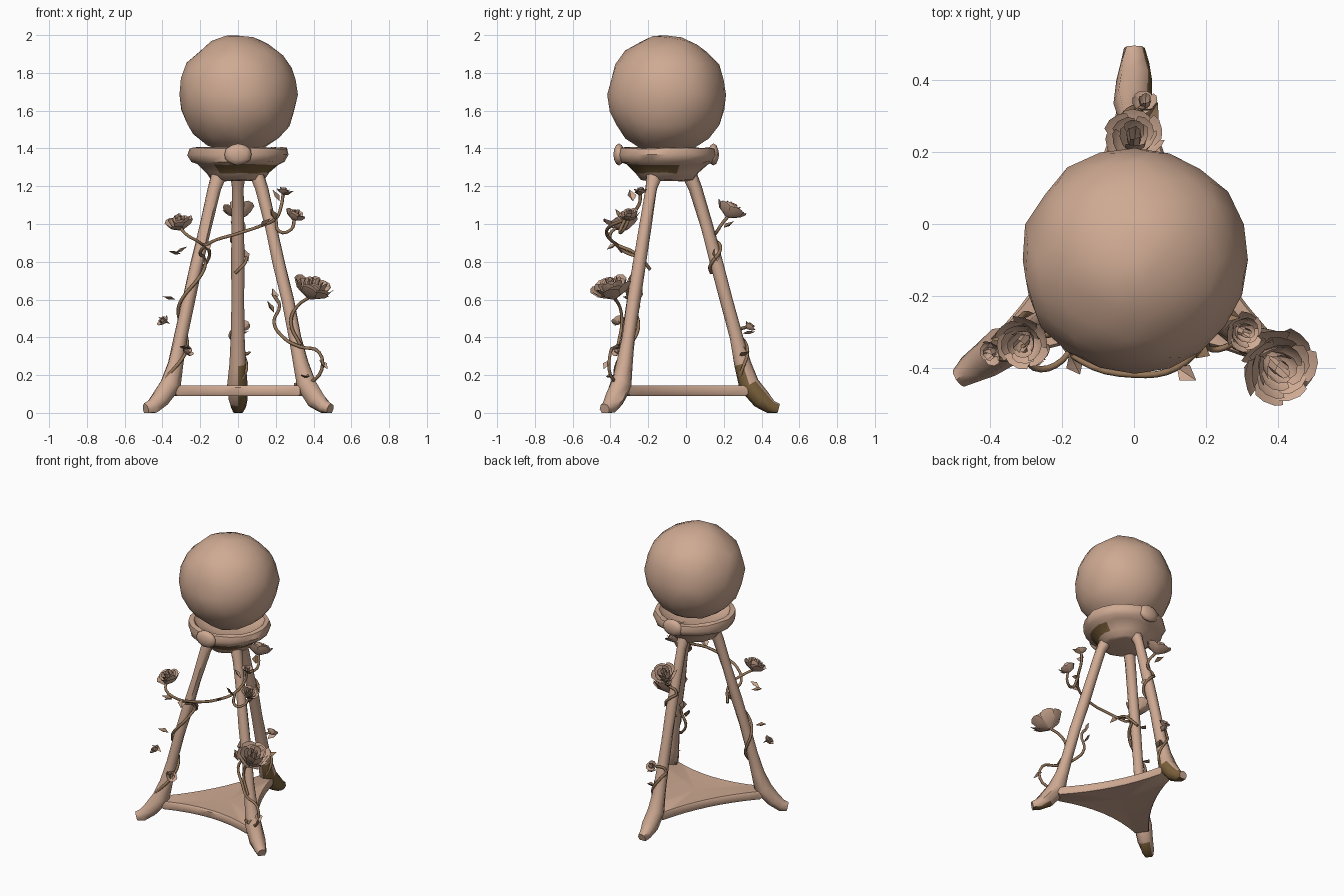
import bpy, bmesh, math, random
from mathutils import Vector

random.seed(4)
if "Cube" in bpy.data.objects:
    bpy.data.objects.remove(bpy.data.objects["Cube"])


def material(name, rgb):
    m = bpy.data.materials.new(name)
    m.use_nodes = True
    m.diffuse_color = (*rgb, 1)
    bsdf = m.node_tree.nodes["Principled BSDF"]
    bsdf.inputs["Base Color"].default_value = (*rgb, 1)
    bsdf.inputs["Roughness"].default_value = 0.8
    return m


TAN = material("pink_tan", (0.62, 0.40, 0.29))
BROWN = material("dark_golden_brown", (0.20, 0.12, 0.045))
VINE = material("vine_brown", (0.30, 0.18, 0.10))
AXIS = Vector((0, -0.1, 0))


def finish(bm, name, mats, angle=40, rule=None, fix=True):
    if fix:
        bmesh.ops.recalc_face_normals(bm, faces=bm.faces)
    bm.normal_update()
    if rule:
        for f in bm.faces:
            f.material_index = rule(f.calc_center_median(), f.normal)
    me = bpy.data.meshes.new(name)
    bm.to_mesh(me)
    bm.free()
    for m in mats:
        me.materials.append(m)
    me.shade_smooth()
    me.set_sharp_from_angle(angle=math.radians(angle))
    ob = bpy.data.objects.new(name, me)
    bpy.context.collection.objects.link(ob)
    return ob


def bridge(bm, rings, caps=True):
    n = len(rings[0])
    for a, b in zip(rings, rings[1:]):
        for i in range(n):
            bm.faces.new((a[i], a[(i + 1) % n], b[(i + 1) % n], b[i]))
    if caps:
        bm.faces.new(rings[0])
        bm.faces.new(rings[-1])


def polar(deg, r, z):
    a = math.radians(deg)
    return AXIS + Vector((r * math.cos(a), r * math.sin(a), z))


# Slightly dented ball
bm = bmesh.new()
bmesh.ops.create_icosphere(bm, subdivisions=3, radius=0.318)
for v in bm.verts:
    v.co *= 1 + random.uniform(-0.03, 0.014)
    v.co += Vector((0.002, -0.1, 1.685))
finish(bm, "ball", [TAN], 60)

# Bowl with a rolled rim
bowl_profile = [(0.11, 1.23), (0.14, 1.235), (0.165, 1.27), (0.215, 1.315), (0.25, 1.33),
                (0.265, 1.365), (0.255, 1.4), (0.225, 1.405), (0.2, 1.375), (0.1, 1.345)]
bm = bmesh.new()
rings = []
for r, z in bowl_profile:
    rings.append([bm.verts.new(polar(i * 18, r * (1 + random.uniform(-.02, .02)),
                                     z + random.uniform(-.004, .004))) for i in range(20)])
bridge(bm, rings)
finish(bm, "bowl", [TAN, BROWN], 50,
       lambda c, n: int(1.27 < c.z < 1.32 and n.z < 0 and (n.x - n.y) > 0.25))

# Carved bosses on the bowl rim
for name, y in (("front_rim_boss", -0.355), ("back_rim_boss", 0.145)):
    bm = bmesh.new()
    bmesh.ops.create_icosphere(bm, subdivisions=2, radius=1)
    for v in bm.verts:
        v.co = Vector((v.co.x * 0.075, v.co.y * 0.03 + y, v.co.z * 0.058 + 1.368))
    finish(bm, name, [TAN], 50)

# Three splayed legs with flared feet: radius from axis, height, thickness
LEG = [(.115, 1.27, .042), (.15, 1.19, .033), (.21, .98, .033), (.265, .78, .035), (.315, .6, .035),
       (.365, .4, .036), (.4, .26, .042), (.435, .15, .056), (.5, .07, .052), (.55, .03, .04), (.59, .02, .03)]
LEGS = {"left_leg": -34, "right_leg": 214, "back_leg": 90}


def leg_point(deg, z):
    for (r0, z0, _), (r1, z1, _) in zip(LEG, LEG[1:]):
        if z1 <= z <= z0:
            return polar(deg, r0 + (r1 - r0) * (z0 - z) / (z0 - z1), z)


for name, deg in LEGS.items():
    bm = bmesh.new()
    rings = []
    side = Vector((-math.sin(math.radians(deg)), math.cos(math.radians(deg)), 0))
    pts = [polar(deg, r, z) for r, z, _ in LEG]
    for k, p in enumerate(pts):
        t = (pts[min(k + 1, len(pts) - 1)] - pts[max(k - 1, 0)]).normalized()
        up = t.cross(side)
        ring = []
        for i in range(8):
            a = math.tau * i / 8
            rad = LEG[k][2] * random.uniform(0.9, 1.1)
            co = p + (side * math.cos(a) + up * math.sin(a)) * rad
            co.z = max(co.z, 0)
            ring.append(bm.verts.new(co))
        rings.append(ring)
    bridge(bm, rings)
    back = name == "back_leg"
    finish(bm, name, [TAN, BROWN], 55,
           lambda c, n: int(c.z < 0.2 and (n.z < -0.75 or (back and n.x - 0.4 * n.y > 0.2))))

# Concave three-cornered shelf
bm = bmesh.new()
outline = []
angles = sorted(d % 360 for d in LEGS.values())
for a, b in zip(angles, angles[1:] + [angles[0] + 360]):
    p, q, m = polar(a + 6, .43, 0), polar(b - 6, .43, 0), polar((a + b) / 2, .15, 0)
    for i in range(9):
        t = i / 8
        outline.append(p * (1 - t) ** 2 + m * 2 * t * (1 - t) + q * t * t)
rings = []
for z, s in ((.09, .97), (.1, 1), (.135, 1), (.145, .96)):
    rings.append([bm.verts.new(AXIS + (p - AXIS) * s + Vector((0, 0, z))) for p in outline])
bridge(bm, rings, caps=False)
for ring, z in ((rings[0], .1), (rings[-1], .138)):
    hub = bm.verts.new(AXIS + Vector((0, 0, z)))
    for i in range(len(ring)):
        bm.faces.new((ring[i], ring[(i + 1) % len(ring)], hub))
finish(bm, "shelf", [TAN], 40)


# Vines
def vine(name, points, depth=0.009):
    cu = bpy.data.curves.new(name, "CURVE")
    cu.dimensions = "3D"
    cu.bevel_depth, cu.bevel_resolution, cu.resolution_u = depth, 1, 4
    cu.use_fill_caps = True
    sp = cu.splines.new("BEZIER")
    sp.bezier_points.add(len(points) - 1)
    for bp, p in zip(sp.bezier_points, points):
        bp.co = p
        bp.handle_left_type = bp.handle_right_type = "AUTO"
    cu.materials.append(VINE)
    bpy.context.collection.objects.link(bpy.data.objects.new(name, cu))


def wrap(deg, z0, z1, turns, start, steps=14):
    out = []
    for i in range(steps + 1):
        t = i / steps
        a = math.radians(start) + math.tau * turns * t
        out.append(leg_point(deg, z0 + (z1 - z0) * t) + Vector((math.cos(a), math.sin(a), 0)) * 0.045)
    return out


right_wrap = wrap(214, .15, .8, 1.5, 200)
vine("right_vine", right_wrap + [Vector((-.2, -.32, .85)), (-.15, -.38, .9), (0, -.42, .95),
                                 (.12, -.4, .99), (.2, -.32, 1.03), (.23, -.25, 1.1), (.24, -.24, 1.17)])
vine("right_rose_stem", [(-.19, -.19, .76), (-.15, -.26, .84), (-.2, -.38, .9), (-.28, -.4, .95), (-.31, -.34, 1)])
vine("left_vine", [(.3, -.32, .15), (.43, -.4, .2), (.43, -.4, .32), (.33, -.37, .35), (.24, -.3, .4),
                   (.19, -.27, .48), (.22, -.26, .57), (.19, -.25, .62)])
vine("left_rose_stem", [(.33, -.36, .36), (.28, -.34, .48), (.31, -.35, .56), (.39, -.39, .62)])
vine("left_upper_stem", [(.2, -.32, 1.03), (.22, -.35, .96), (.28, -.33, .97), (.3, -.3, 1.03)])
vine("back_lower_vine", wrap(90, .18, .42, .6, 300, 6) + [Vector((.03, .33, .46))])
vine("back_upper_vine", wrap(90, .74, .92, .7, 250, 6) + [Vector((.03, .17, .97)), (0, .23, 1.05)])


# Roses and buds: rings of curled petals around a tilted axis
def rose(name, centre, out, size, layers):
    axis = Vector(out).normalized()
    u = axis.orthogonal().normalized()
    w = axis.cross(u)
    bm = bmesh.new()
    for k in range(layers):
        f = (k + 1) / layers
        count = 3 + k
        for j in range(count):
            mid = math.tau * (j + 0.5 * k) / count + random.uniform(-.15, .15)
            half = math.pi / count * 1.25
            height = random.uniform(.55, .75) - 0.4 * f
            grid = []
            for row, (rad, h) in enumerate(((.12, -.6), (.7 * f + .05, -.25), (f, height))):
                line = []
                for c in (-1, -.4, .4, 1):
                    a = mid + c * half * (0.6, 1, .75)[row]
                    drop = 0.2 * abs(c) if row == 2 else 0
                    r = rad * (1 + .06 * c)
                    line.append(bm.verts.new(Vector(centre) + size * (
                        (u * math.cos(a) + w * math.sin(a)) * r + axis * (h - drop))))
                grid.append(line)
            for r0, r1 in zip(grid, grid[1:]):
                for i in range(3):
                    bm.faces.new((r0[i], r0[i + 1], r1[i + 1], r1[i]))
    finish(bm, name, [TAN], 35, fix=False)


rose("right_rose", (-.31, -.33, 1.01), (-.25, -.3, .9), .075, 4)
rose("back_rose", (0, .24, 1.08), (0, .45, .9), .082, 4)
rose("left_upper_rose", (.305, -.3, 1.05), (.4, -.2, .9), .055, 4)
rose("left_large_rose", (.4, -.395, .665), (.3, -.25, .9), .108, 5)
for i, (c, o) in enumerate([((.24, -.24, 1.18), (.1, 0, 1)), ((-.4, -.36, .49), (-.6, -.3, .7)),
                            ((-.265, -.36, .33), (.5, -.4, .5)), ((.03, .34, .46), (0, .7, .7)),
                            ((0, .29, .34), (-.4, .5, .6))]):
    rose(f"bud_{i + 1}", c, o, .036, 2)


# Folded leaves
def leaf(name, base, direction, size, mat):
    d = Vector(direction).normalized()
    s = d.cross(Vector((0, 0, 1))).normalized()
    n = s.cross(d)
    base = Vector(base)
    bm = bmesh.new()
    a, m, tip = (bm.verts.new(base + d * size * t - n * size * h) for t, h in ((0, 0), (.5, .1), (1, -.05)))
    for sgn in (-1, 1):
        e = bm.verts.new(base + (d * .45 + s * sgn * .35 + n * .12) * size)
        bm.faces.new((a, m, e))
        bm.faces.new((m, tip, e))
    finish(bm, name, [mat], 30)


LEAVES = [((-.27, -.33, .88), (-1, -.2, -.6)), ((-.3, -.3, .84), (-1, -.3, .2)), ((-.18, -.36, .9), (.3, -.6, -.4)),
          ((-.33, -.3, .6), (-1, -.3, .2)), ((-.36, -.34, .47), (-.9, -.2, .5)), ((-.31, -.34, .35), (1, -.6, -.2)),
          ((.2, -.25, .59), (-.3, .3, 1)), ((.19, -.27, .53), (-.5, .2, .8)), ((.43, -.4, .28), (.5, -.4, -.6)),
          ((.33, -.37, .2), (.7, -.8, -.2)), ((.22, -.28, 1.12), (-.6, -.3, .9)), ((.2, -.34, 1.02), (-.4, -.5, .8)),
          ((.12, -.4, .99), (.6, -.4, .4)), ((.23, -.24, 1.15), (.9, -.3, .3)), ((.03, .15, .87), (.3, .2, -1)),
          ((0, .2, .98), (-.5, .7, .4)), ((.02, .3, .42), (.3, .9, .1)), ((.03, .28, .3), (.5, .8, .3))]
for i, (b, d) in enumerate(LEAVES):
    leaf(f"leaf_{i + 1}", b, d, .075, VINE if i % 2 else TAN)
